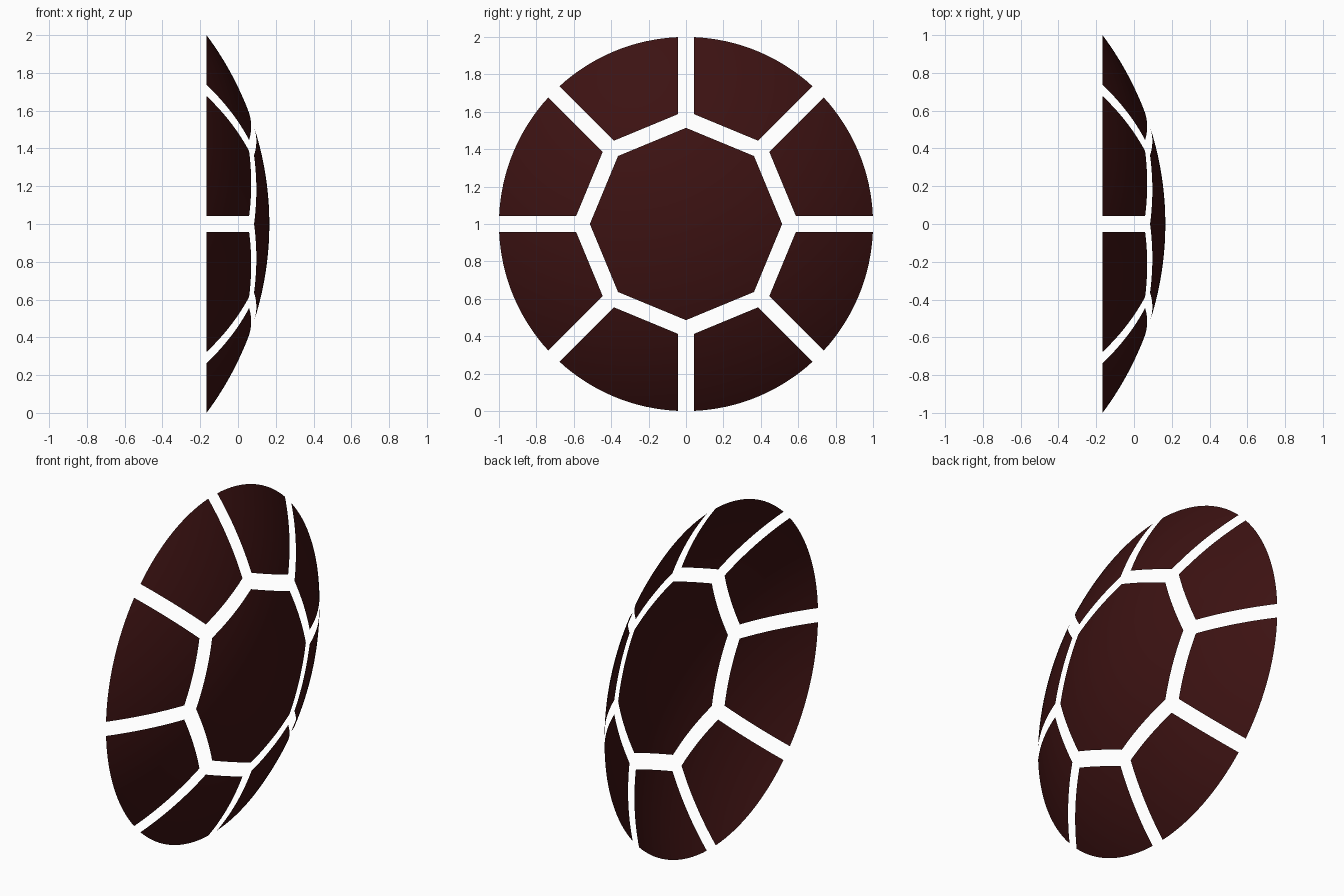
import bpy, bmesh
from math import sin, cos, asin, pi, sqrt
from mathutils import Vector

if "Cube" in bpy.data.objects:
    bpy.data.objects.remove(bpy.data.objects["Cube"])

DEPTH = 0.332                              # dome height along x
R = (1 + DEPTH ** 2) / (2 * DEPTH)         # sphere radius for a rim radius of 1
GAP = 0.042                                # half width of the radial gaps
HUB = 0.514                                # corner radius of the centre octagon
APOTHEM = 0.559                            # inner edge distance of outer panels
STEP = pi / 4

mat = bpy.data.materials.new("dark_red")
mat.diffuse_color = (0.045, 0.006, 0.006, 1)
mat.use_nodes = True
mat.node_tree.nodes["Principled BSDF"].inputs["Base Color"].default_value = mat.diffuse_color


def dome(p):
    """Lift a point of the y-z disc onto the spherical cap."""
    x = DEPTH / 2 - R + sqrt(R * R - p.x ** 2 - p.y ** 2)
    return (x, p.x, p.y + 1)


def polar(r, a):
    return Vector((r * cos(a), r * sin(a)))


def make_panel(name, rows):
    """Bridge rows of disc points into one curved sheet facing +x."""
    bm = bmesh.new()
    grid = [[bm.verts.new(dome(p)) for p in row] for row in rows]
    for r0, r1 in zip(grid, grid[1:]):
        for i in range(len(r0) - 1):
            bm.faces.new((r0[i], r1[i], r1[i + 1], r0[i + 1]))
    bmesh.ops.remove_doubles(bm, verts=bm.verts, dist=1e-5)
    bm.normal_update()
    for f in bm.faces:
        f.smooth = True
        if f.normal.x < 0:
            f.normal_flip()
    me = bpy.data.meshes.new(name)
    bm.to_mesh(me)
    bm.free()
    me.materials.append(mat)
    bpy.context.collection.objects.link(bpy.data.objects.new(name, me))


# Centre octagon panel: concentric octagons shrinking to the middle
N = 10
outline = []
for k in range(8):
    a, b = polar(HUB, k * STEP), polar(HUB, (k + 1) * STEP)
    outline += [a.lerp(b, i / N) for i in range(N)]
outline.append(outline[0])
make_panel("centre_panel", [[p * (j / N) for p in outline] for j in range(N + 1)])

# Eight outer panels: straight inner edge, parallel-sided gaps, round rim
half = STEP / 2
tangent = (APOTHEM * sin(half) - GAP) / cos(half)   # half length of inner edge
edge_angle = asin(GAP)
N = 16
for k in range(8):
    mid = (k + 0.5) * STEP
    n, t = polar(1, mid), polar(1, mid + pi / 2)
    inner = [n * APOTHEM + t * tangent * (2 * i / N - 1) for i in range(N + 1)]
    rim = [polar(1, mid + (half - edge_angle) * (2 * i / N - 1)) for i in range(N + 1)]
    make_panel(f"outer_panel_{k + 1}",
               [[p.lerp(q, j / N) for p, q in zip(inner, rim)] for j in range(N + 1)])
